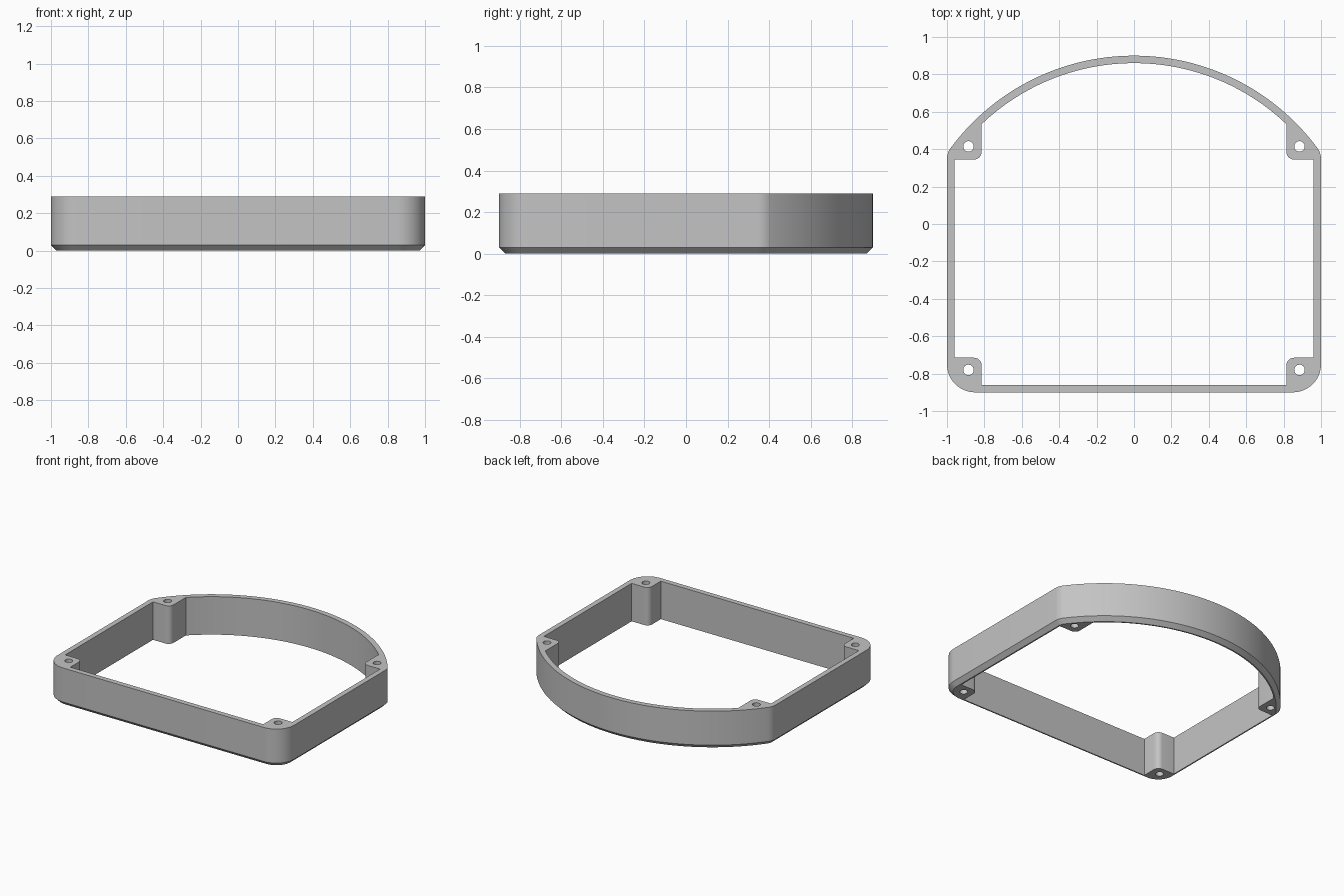
import bpy, bmesh
from math import pi, sin, cos, sqrt, atan2

cube = bpy.data.objects.get("Cube")
if cube:
    bpy.data.objects.remove(cube)

HEIGHT, CHAMFER, WALL = 0.29, 0.03, 0.04
ARC_Y, ARC_R = -0.32, 1.22          # large bowed back wall
BACK_R, FRONT_R = 0.10, 0.15        # outer corner radii
BOSS_X, BOSS_R = 0.815, 0.04        # inner edge of the screw bosses
BOSS_BACK, BOSS_FRONT = 0.345, -0.715
HOLE_X, HOLE_R = 0.885, 0.028


def arc(cx, cy, r, a0, a1, n):
    return [(cx + r * cos(a0 + (a1 - a0) * i / n),
             cy + r * sin(a0 + (a1 - a0) * i / n)) for i in range(n + 1)]


def mirrored(half):
    """Close a right-hand half profile by mirroring it across x = 0."""
    return half + [(-x, y) for x, y in reversed(half) if abs(x) > 1e-5]


def outer(inset):
    """Outline from front corner round to the crown of the back arc."""
    cx = 1 - BACK_R
    cy = ARC_Y + sqrt((ARC_R - BACK_R) ** 2 - cx ** 2)
    turn = atan2(cy - ARC_Y, cx)
    half = arc(1 - FRONT_R, -0.9 + FRONT_R, FRONT_R - inset, -pi / 2, 0, 12)
    half += arc(cx, cy, BACK_R - inset, 0, turn, 8)
    half += arc(0, ARC_Y, ARC_R - inset, turn, pi / 2, 32)[1:]
    return mirrored(half)


def inner():
    """Opening, stepping round the front and back screw bosses."""
    r, side, c = ARC_R - WALL, 1 - WALL, BOSS_X + BOSS_R
    start = atan2(sqrt(r * r - BOSS_X ** 2), BOSS_X)
    half = [(BOSS_X, -0.9 + WALL)]
    half += arc(c, BOSS_FRONT - BOSS_R, BOSS_R, pi, pi / 2, 6)
    half += [(side, BOSS_FRONT), (side, BOSS_BACK)]
    half += arc(c, BOSS_BACK + BOSS_R, BOSS_R, 1.5 * pi, pi, 6)
    half += arc(0, ARC_Y, r, start, pi / 2, 32)
    return mirrored(half)


bm = bmesh.new()


def ring(points, z):
    verts = [bm.verts.new((x, y, z)) for x, y in points]
    edges = [bm.edges.new((v, verts[i - 1])) for i, v in enumerate(verts)]
    return verts, edges


def wall(a, b):
    for i in range(len(a)):
        bm.faces.new((a[i - 1], a[i], b[i], b[i - 1]))


# Outer wall with the bottom chamfer
foot, foot_edges = ring(outer(CHAMFER), 0)
lip, _ = ring(outer(0), CHAMFER)
rim, rim_edges = ring(outer(0), HEIGHT)
wall(foot, lip)
wall(lip, rim)

# Opening and four screw holes, all straight through
cutouts = [inner()]
for x in (-HOLE_X, HOLE_X):
    for y in (-0.78, 0.415):
        cutouts.append(arc(x, y, HOLE_R, 0, 2 * pi, 24)[:-1])
for points in cutouts:
    low, low_edges = ring(points, 0)
    high, high_edges = ring(points, HEIGHT)
    wall(low, high)
    foot_edges += low_edges
    rim_edges += high_edges

# Flat top and bottom faces
for edges, z in ((foot_edges, -1), (rim_edges, 1)):
    bmesh.ops.triangle_fill(bm, edges=edges, use_beauty=True,
                            use_dissolve=False, normal=(0, 0, z))
bmesh.ops.recalc_face_normals(bm, faces=bm.faces)

mesh = bpy.data.meshes.new("frame_ring")
bm.to_mesh(mesh)
bm.free()
frame = bpy.data.objects.new("frame_ring", mesh)
bpy.context.collection.objects.link(frame)

# Single grey finish
grey = bpy.data.materials.new("grey")
grey.use_nodes = True
colour = (0.55, 0.55, 0.55, 1)
grey.diffuse_color = colour
grey.node_tree.nodes["Principled BSDF"].inputs["Base Color"].default_value = colour
mesh.materials.append(grey)

bpy.ops.object.select_all(action='DESELECT')
frame.select_set(True)
bpy.context.view_layer.objects.active = frame
bpy.ops.object.shade_smooth_by_angle(angle=pi / 6)
